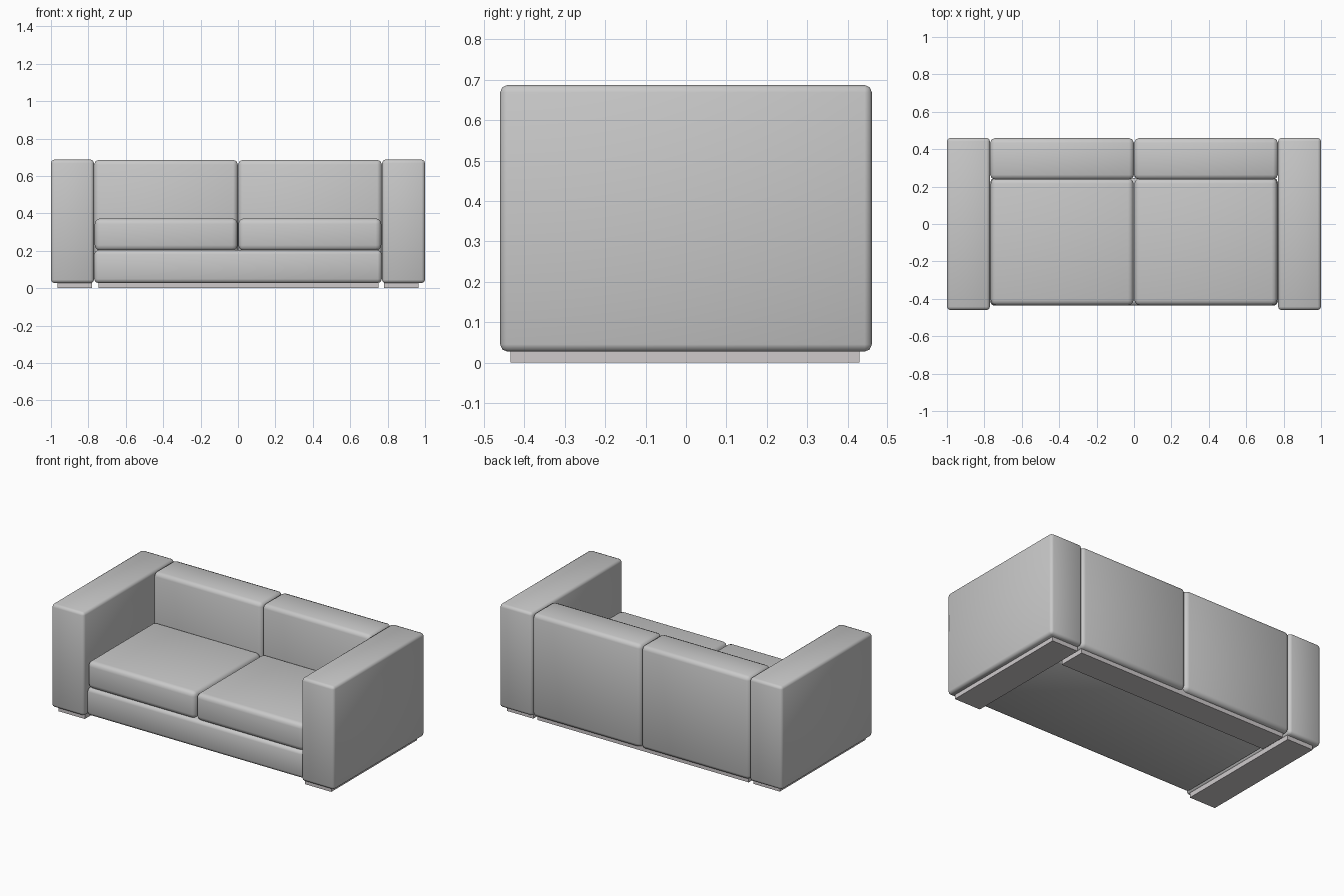
import bpy
import bmesh
from mathutils import Vector

if "Cube" in bpy.data.objects:
    bpy.data.objects.remove(bpy.data.objects["Cube"], do_unlink=True)


def material(name, colour):
    mat = bpy.data.materials.new(name)
    mat.use_nodes = True
    mat.diffuse_color = colour
    mat.node_tree.nodes["Principled BSDF"].inputs["Base Color"].default_value = colour
    return mat


fabric = material("grey fabric", (0.58, 0.58, 0.58, 1))
plinth_grey = material("plinth grey", (0.62, 0.59, 0.60, 1))


def block(name, x, y, z, mat, radius=0, segments=2):
    """Box given by its (min, max) ranges, with softly rounded edges."""
    low, high = Vector((x[0], y[0], z[0])), Vector((x[1], y[1], z[1]))
    size = high - low
    bm = bmesh.new()
    bmesh.ops.create_cube(bm, size=1)
    for v in bm.verts:
        v.co = Vector(c * s for c, s in zip(v.co, size))
    if radius:
        bmesh.ops.bevel(bm, geom=bm.edges[:], offset=radius, segments=segments,
                        profile=0.5, affect='EDGES')
        for f in bm.faces:
            f.smooth = True
    mesh = bpy.data.meshes.new(name)
    bm.to_mesh(mesh)
    bm.free()
    mesh.materials.append(mat)
    obj = bpy.data.objects.new(name, mesh)
    obj.location = (low + high) / 2
    bpy.context.collection.objects.link(obj)
    return obj


def side_range(side, inner, outer):
    return sorted((side * inner, side * outer))


# Paired arms, back cushions and seat cushions
for side, label in ((1, "left"), (-1, "right")):
    block(label + "_arm", side_range(side, 0.77, 1.0), (-0.46, 0.46),
          (0.027, 0.687), fabric, 0.018)
    block(label + "_arm_plinth", side_range(side, 0.78, 0.965), (-0.435, 0.43),
          (0, 0.04), plinth_grey)
    block(label + "_back", side_range(side, 0.001, 0.769), (0.238, 0.459),
          (0.027, 0.686), fabric, 0.025)
    block(label + "_seat_cushion", side_range(side, 0.002, 0.766), (-0.435, 0.245),
          (0.2, 0.373), fabric, 0.03, 3)

# Seat base and the plinth under the back
block("seat_base", (-0.769, 0.769), (-0.437, 0.245), (0.027, 0.203), fabric, 0.022)
block("back_plinth", (-0.745, 0.75), (0.255, 0.43), (0, 0.04), plinth_grey)
